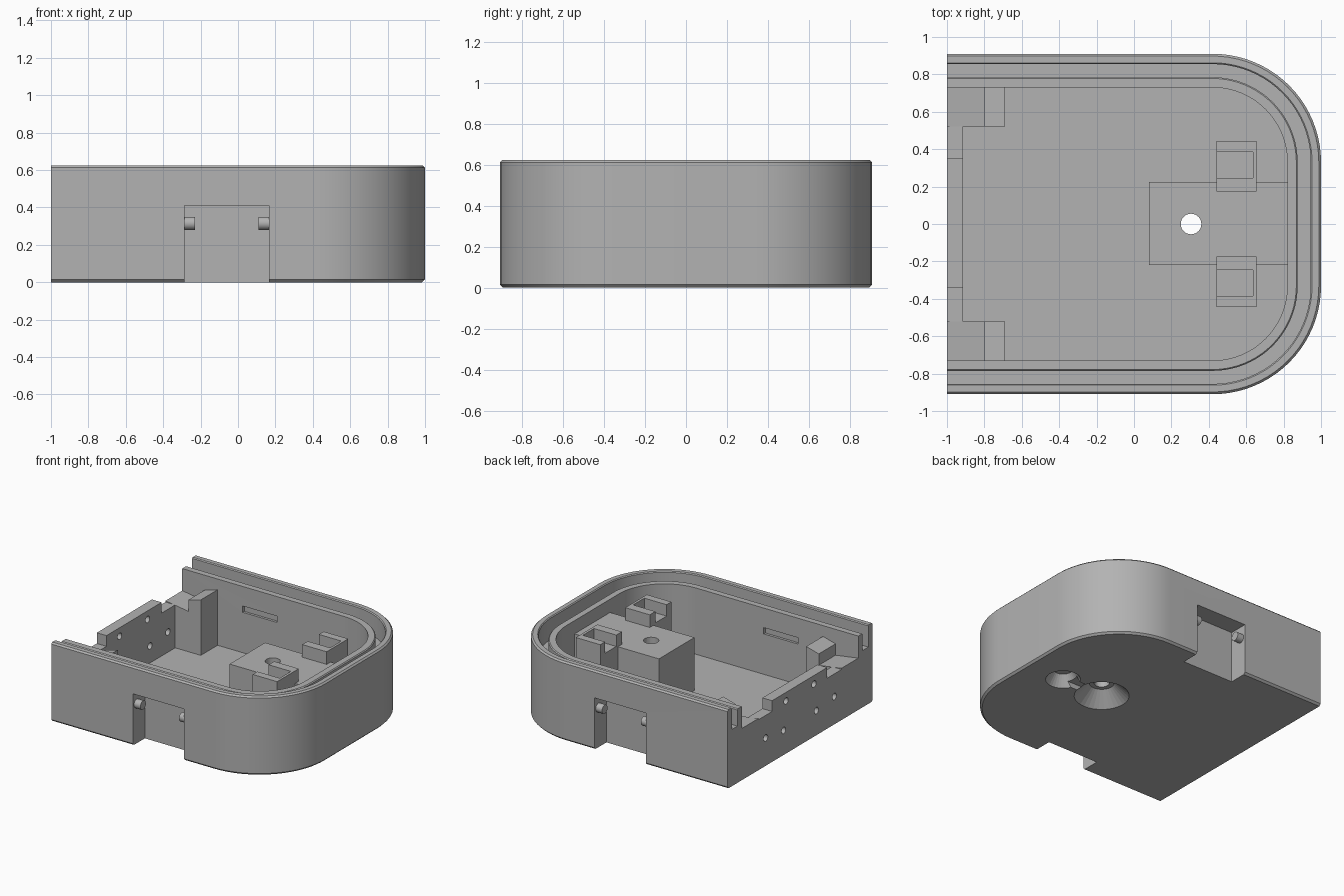
import bpy, bmesh, math
from mathutils import Matrix

cube = bpy.data.objects.get("Cube")
if cube:
    bpy.data.objects.remove(cube, do_unlink=True)

grey = bpy.data.materials.new("plain grey")
grey.use_nodes = True
grey.diffuse_color = (0.45, 0.45, 0.45, 1)
grey.node_tree.nodes["Principled BSDF"].inputs["Base Color"].default_value = grey.diffuse_color

HALF_Y, RADIUS, FLOOR, WALL = 0.91, 0.58, 0.06, 0.18


def finish(name, bm):
    bmesh.ops.recalc_face_normals(bm, faces=bm.faces)
    mesh = bpy.data.meshes.new(name)
    bm.to_mesh(mesh)
    bm.free()
    mesh.materials.append(grey)
    ob = bpy.data.objects.new(name, mesh)
    bpy.context.collection.objects.link(ob)
    return ob


def outline(offset):
    """U-shaped plan line, open at the left end, moved inwards by offset."""
    r, steps = RADIUS - offset, 20
    pts = [(-1, offset - HALF_Y)]
    for sign in (-1, 1):
        for i in range(steps + 1):
            a = math.pi / 2 * i / steps - (math.pi / 2 if sign < 0 else 0)
            pts.append((1 - RADIUS + r * math.cos(a),
                        sign * (HALF_Y - RADIUS) + r * math.sin(a)))
    pts.append((-1, HALF_Y - offset))
    return pts


def prism(name, pts, axis, a, b):
    """Extrude a polygon along an axis from a to b."""
    bm = bmesh.new()

    def place(p, d):
        p = list(p)
        p.insert("xyz".index(axis), d)
        return bm.verts.new(p)
    lo, hi = [[place(p, d) for p in pts] for d in (a, b)]
    bm.faces.new(lo)
    bm.faces.new(hi[::-1])
    n = len(pts)
    for i in range(n):
        j = (i + 1) % n
        bm.faces.new((lo[i], lo[j], hi[j], hi[i]))
    return finish(name, bm)


def box(name, x0, x1, y0, y1, z0, z1):
    return prism(name, [(x0, y0), (x1, y0), (x1, y1), (x0, y1)], "z", z0, z1)


def rod(name, axis, centre, r1, length, r2=None):
    bm = bmesh.new()
    bmesh.ops.create_cone(bm, cap_ends=True, segments=32, radius1=r1,
                          radius2=r1 if r2 is None else r2, depth=length)
    rot = Matrix.Rotation(math.pi / 2, 4, "Y") if axis == "x" else Matrix()
    bm.transform(Matrix.Translation(centre) @ rot)
    return finish(name, bm)


def cut(ob, *cutters):
    for c in cutters:
        c.hide_render = True
        c.hide_set(True)
        c.display_type = "WIRE"
        mod = ob.modifiers.new("cut", "BOOLEAN")
        mod.object, mod.operation, mod.solver = c, "DIFFERENCE", "EXACT"


def smooth(ob):
    bpy.ops.object.select_all(action="DESELECT")
    ob.select_set(True)
    bpy.context.view_layer.objects.active = ob
    bpy.ops.object.shade_smooth_by_angle(angle=math.radians(25))


# Rounded wall with double lip and groove, swept from one section
section = [(0.015, 0), (0, 0.015), (0, 0.613), (0.012, 0.625), (0.048, 0.625),
           (0.055, 0.618), (0.055, 0.45), (0.125, 0.45), (0.125, 0.578),
           (0.132, 0.585), (WALL, 0.585), (WALL, 0)]
bm = bmesh.new()
rows = [[bm.verts.new((x, y, z)) for x, y in outline(o)] for o, z in section]
for k in range(len(rows)):
    p, q = rows[k], rows[(k + 1) % len(rows)]
    for i in range(len(p) - 1):
        bm.faces.new((p[i], p[i + 1], q[i + 1], q[i]))
for end in (0, -1):
    bm.faces.new([r[end] for r in rows])
wall = finish("outer_wall", bm)
smooth(wall)

# Side notches with pivot pins, and shallow slots inside the wall
for s, side in ((-1, "front"), (1, "back")):
    y = sorted((s * 0.76, s * 1.0))
    cut(wall, box(side + "_notch_cutter", -0.285, 0.165, *y, -0.1, 0.41))
    y = sorted((s * 0.70, s * 0.75))
    cut(wall, box(side + "_slot_cutter", -0.47, -0.17, *y, 0.38, 0.43))
    for x, end in ((-0.26, "right"), (0.14, "left")):
        smooth(rod(f"{side}_{end}_pivot_pin", "x", (x, s * 0.86, 0.315), 0.035, 0.06))

# Floor and raised centre block, with a keyhole recess underneath
floor = prism("floor", outline(WALL), "z", 0, FLOOR)
block = box("centre_block", 0.08, 0.82, -0.22, 0.225, FLOOR, 0.48)
recess = [rod("large_recess_cutter", "z", (0.305, 0, 0.05), 0.205, 0.11, 0.09),
          rod("small_recess_cutter", "z", (0.67, 0, 0.04), 0.13, 0.09, 0.07),
          box("recess_channel_cutter", 0.3, 0.68, -0.05, 0.05, -0.01, 0.04),
          rod("screw_hole_cutter", "z", (0.305, 0, 0.3), 0.055, 0.8)]
cut(floor, *recess)
cut(block, *recess)

# Low end wall with a raised middle and six holes
end_wall = prism("end_wall", [(-0.52, FLOOR), (0.525, FLOOR), (0.525, 0.4), (0.35, 0.4),
                              (0.35, 0.485), (-0.34, 0.485), (-0.34, 0.4), (-0.52, 0.4)],
                 "x", -1, -0.915)
for y, z in ((0.43, 0.22), (0.205, 0.195), (0.175, 0.417)):
    for s in (-1, 1):
        cut(end_wall, rod("end_hole_cutter", "x", (-0.95, s * y, z), 0.026, 0.3))

# Stepped corner posts and U-shaped clips on both sides
post = [(-1, FLOOR), (-0.69, FLOOR), (-0.69, 0.5), (-0.8, 0.47), (-0.8, 0.38), (-1, 0.41)]
for s, side in ((-1, "front"), (1, "back")):
    prism(side + "_corner_post", post, "y", *sorted((s * 0.52, s * 0.73)))
    clip = box(side + "_clip", 0.44, 0.655, *sorted((s * 0.175, s * 0.445)), FLOOR, 0.58)
    cut(clip, box(side + "_clip_pocket_cutter", 0.4, 0.635,
                  *sorted((s * 0.245, s * 0.385)), 0.49, 0.7))
